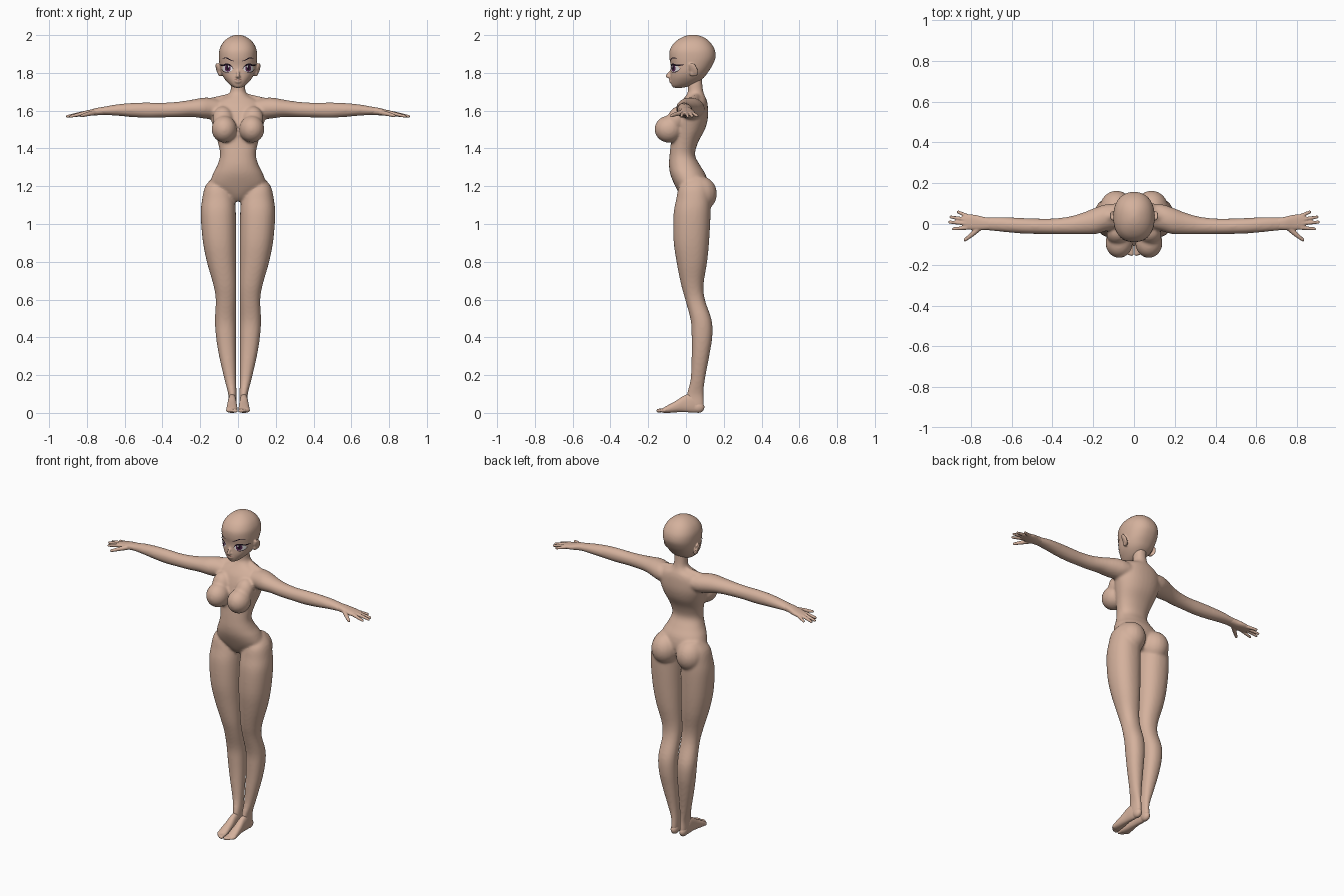
import bpy, bmesh, math
from mathutils import Vector, Matrix, Euler
from mathutils.bvhtree import BVHTree

old = bpy.data.objects.get("Cube")
if old:
    bpy.data.objects.remove(old)


def material(name, rgb):
    m = bpy.data.materials.new(name)
    m.use_nodes = True
    m.diffuse_color = (*rgb, 1)
    bsdf = m.node_tree.nodes["Principled BSDF"]
    bsdf.inputs["Base Color"].default_value = (*rgb, 1)
    bsdf.inputs["Roughness"].default_value = 0.7
    return m


SKIN = material("skin", (0.66, 0.44, 0.335))
WHITE = material("eye white", (0.85, 0.82, 0.82))
IRIS = material("iris purple", (0.09, 0.02, 0.08))
DARK = material("lash black", (0.012, 0.006, 0.012))
LIP = material("lip brown", (0.22, 0.08, 0.07))

# One unit sphere, copied for every rounded form; no ring lies on its equator
unit = bmesh.new()
bmesh.ops.create_uvsphere(unit, u_segments=20, v_segments=15, radius=1)
SPHERE_VERTS = [v.co.copy() for v in unit.verts]
SPHERE_FACES = [[v.index for v in f.verts] for f in unit.faces]
unit.free()


def add_sphere(bm, place, side):
    """Copy the unit sphere, moving each point by a rule."""
    vs = []
    for co in SPHERE_VERTS:
        x, y, z = place(co)
        vs.append(bm.verts.new((x * side, y, z)))
    for f in SPHERE_FACES:
        bm.faces.new([vs[i] for i in f])


def ball(bm, centre, radii, side=1, turn=(0, 0, 0)):
    mat = (Matrix.Translation(centre) @ Euler(turn).to_matrix().to_4x4()
           @ Matrix.Diagonal((*radii, 1)))
    add_sphere(bm, lambda co: mat @ co, side)


def capsule(bm, p, q, r0, r1, side=1):
    """Tapered round-ended limb: a sphere pulled apart at its equator."""
    p, q = Vector(p), Vector(q)
    rot = (q - p).to_track_quat("Z", "Y")
    add_sphere(bm, lambda co: p + rot @ co * r0 if co.z < 0 else q + rot @ co * r1, side)


def curve(rows, t):
    """Catmull-Rom point along a list of rows, t from 0 to 1."""
    f = t * (len(rows) - 1)
    i = min(int(f), len(rows) - 2)
    u = f - i
    a, b, c, d = (rows[max(0, min(len(rows) - 1, i + k))] for k in (-1, 0, 1, 2))
    return [0.5 * (2 * q + (r - p) * u + (2 * p - 5 * q + 4 * r - s) * u * u
                   + (3 * q - p - 3 * r + s) * u ** 3) for p, q, r, s in zip(a, b, c, d)]


def loft(bm, axis, rows, side=1, power=2.0, segs=32):
    """Skin oval rings; each row is position, then low/high on the other two axes."""
    rings = []
    steps = (len(rows) - 1) * 4
    for k in range(steps + 1):
        t, a0, a1, b0, b1 = curve(rows, k / steps)
        ring = []
        for j in range(segs):
            ang = math.tau * j / segs
            c, s = math.cos(ang), math.sin(ang)
            a = (a0 + a1) / 2 + (a1 - a0) / 2 * math.copysign(abs(c) ** (2 / power), c)
            b = (b0 + b1) / 2 + (b1 - b0) / 2 * math.copysign(abs(s) ** (2 / power), s)
            x, y, z = {"x": (t, a, b), "y": (a, t, b), "z": (a, b, t)}[axis]
            ring.append(bm.verts.new((x * side, y, z)))
        rings.append(ring)
    for p, q in zip(rings, rings[1:]):
        for j in range(segs):
            bm.faces.new((p[j], p[(j + 1) % segs], q[(j + 1) % segs], q[j]))
    bm.faces.new(rings[0])
    bm.faces.new(rings[-1])


def finish(bm, name, voxel, smooth):
    """Fuse overlapping parts into one smooth skin."""
    bmesh.ops.recalc_face_normals(bm, faces=bm.faces)
    me = bpy.data.meshes.new(name)
    bm.to_mesh(me)
    bm.free()
    ob = bpy.data.objects.new(name, me)
    bpy.context.collection.objects.link(ob)
    me.materials.append(SKIN)
    re = ob.modifiers.new("fuse", "REMESH")
    re.mode = "VOXEL"
    re.voxel_size = voxel
    re.use_smooth_shade = True
    sm = ob.modifiers.new("soften", "SMOOTH")
    sm.factor = 0.5
    sm.iterations = smooth
    return ob


# Body: torso with neck, then limbs and soft forms on each side
torso = [(1.12, .03, -.005, .08), (1.15, .08, -.03, .10), (1.2, .145, -.057, .115),
         (1.26, .135, -.082, .105), (1.31, .11, -.09, .075), (1.365, .095, -.087, .048),
         (1.43, .106, -.08, .063), (1.5, .127, -.075, .1), (1.56, .143, -.067, .116),
         (1.62, .14, -.045, .116), (1.655, .11, -.02, .11), (1.678, .06, -.002, .1),
         (1.70, .041, .01, .092), (1.735, .037, .01, .087), (1.78, .036, .015, .085)]
leg = [(1.25, .06, .13, .01, .1), (1.2, .04, .173, -.035, .12), (1.13, .018, .19, -.052, .13),
       (1.05, .011, .197, -.066, .13), (.915, .009, .187, -.066, .123), (.8, .009, .165, -.05, .112),
       (.68, .009, .131, -.026, .093), (.6, .01, .118, -.004, .1), (.49, .011, .122, .025, .136),
       (.4, .011, .116, .03, .139), (.3, .011, .1, .03, .123), (.175, .01, .071, .024, .1),
       (.1, .008, .052, .005, .093), (.04, .01, .05, .01, .096), (.006, .016, .044, .02, .088)]
arm = [(.08, -.02, .1, 1.56, 1.655), (.14, -.036, .096, 1.555, 1.668), (.19, -.05, .08, 1.56, 1.668),
       (.25, -.051, .056, 1.567, 1.657), (.32, -.051, .036, 1.565, 1.647), (.4, -.05, .027, 1.564, 1.642),
       (.48, -.049, .027, 1.562, 1.643), (.56, -.046, .03, 1.566, 1.641), (.65, -.038, .034, 1.574, 1.632),
       (.73, -.03, .032, 1.578, 1.617)]
body = bmesh.new()
loft(body, "z", [(z, -w, w, f, b) for z, w, f, b in torso], power=2.2)
for s in (1, -1):
    loft(body, "z", leg, s, 2.2)
    loft(body, "x", arm, s)
    ball(body, (.073, -.092, 1.502), (.067, .075, .071), s)
    ball(body, (.08, -.05, 1.555), (.055, .05, .07), s, (-.35, 0, 0))
    ball(body, (.086, .072, 1.16), (.084, .092, .095), s)
    capsule(body, (.05, .055, 1.67), (.16, .03, 1.63), .02, .034, s)
finish(body, "body", 0.0075, 7)

# Hands: palm, four fingers and a thumb
palm = [(.70, -.028, .029, 1.579, 1.621), (.74, -.03, .035, 1.576, 1.616), (.78, -.03, .045, 1.573, 1.606),
        (.82, -.026, .046, 1.572, 1.597), (.837, -.018, .04, 1.576, 1.592)]
fingers = [((.82, -.018, 1.585), (.885, -.024, 1.57)), ((.825, .003, 1.586), (.904, .009, 1.57)),
           ((.825, .022, 1.585), (.897, .034, 1.57)), ((.812, .037, 1.584), (.862, .059, 1.573))]
for s, name in ((1, "left_hand"), (-1, "right_hand")):
    hand = bmesh.new()
    loft(hand, "x", palm, s, 2.4)
    for base, tip in fingers:
        capsule(hand, base, tip, .0105, .0075, s)
    capsule(hand, (.75, -.012, 1.592), (.795, -.052, 1.582), .015, .0115, s)
    capsule(hand, (.795, -.052, 1.582), (.828, -.078, 1.573), .0115, .008, s)
    finish(hand, name, 0.004, 2)

# Feet: arched instep and five toes
foot = [(.07, .014, .046, .002, .07), (.03, .01, .052, .002, .1), (-.01, .008, .054, .004, .092),
        (-.05, .005, .058, .003, .066), (-.09, .003, .061, 0, .044), (-.122, .005, .06, 0, .026)]
for s, name in ((1, "left_foot"), (-1, "right_foot")):
    bm = bmesh.new()
    loft(bm, "y", foot, s, 2.3)
    ball(bm, (.03, .065, .03), (.022, .033, .03), s)
    for k in range(5):
        x = .012 + .0113 * k
        r = .0105 - .0009 * k
        capsule(bm, (x, -.11, .016), (x, -.146 + .002 * k * k, .0115), r, r, s)
    finish(bm, name, 0.004, 2)

# Head: skull and jaw, with nose and ears
skull = [(1.721, .014, -.066, -.02), (1.73, .033, -.074, .02), (1.748, .054, -.079, .06),
         (1.775, .076, -.082, .095), (1.805, .09, -.081, .118), (1.84, .097, -.081, .14),
         (1.88, .101, -.088, .156), (1.92, .099, -.086, .153), (1.955, .084, -.066, .134),
         (1.98, .06, -.036, .108), (1.996, .031, -.002, .075), (2.002, .006, .03, .044)]
bm = bmesh.new()
loft(bm, "z", [(z, -w, w, f, b) for z, w, f, b in skull], power=2.25, segs=48)
capsule(bm, (0, -.074, 1.815), (0, -.103, 1.783), .008, .007)
ball(bm, (0, -.085, 1.78), (.013, .018, .010))
ball(bm, (0, -.076, 1.757), (.02, .013, .014))
for s in (1, -1):
    ball(bm, (.104, .04, 1.817), (.009, .023, .04), s, (.2, .35, -.35))
    ball(bm, (.094, .034, 1.80), (.012, .015, .02), s)
head = finish(bm, "head", 0.005, 4)

# Painted face details: thin plates laid on the head
bvh = BVHTree.FromObject(head, bpy.context.evaluated_depsgraph_get())


def on_face(x, z, lift):
    hit, normal, _, _ = bvh.ray_cast(Vector((x, -1, z)), Vector((0, 1, 0)))
    return hit + normal * lift if hit else Vector((x, 0, z))


def plate(name, mat, grid, lift):
    """Lay a grid of x, z points on the face for both sides."""
    bm = bmesh.new()
    for s in (1, -1):
        vs = [[bm.verts.new(on_face(x * s, z, lift)) for x, z in row] for row in grid]
        for p, q in zip(vs, vs[1:]):
            for j in range(len(p) - 1):
                bm.faces.new((p[j], p[j + 1], q[j + 1], q[j]))
    bmesh.ops.remove_doubles(bm, verts=bm.verts, dist=1e-5)
    for f in bm.faces:
        f.normal_update()
        f.smooth = True
        if f.normal.y > 0:
            f.normal_flip()
    me = bpy.data.meshes.new(name)
    bm.to_mesh(me)
    bm.free()
    me.materials.append(mat)
    bpy.context.collection.objects.link(bpy.data.objects.new(name, me))


def oval(cx, cz, rx, rz, n=28):
    return [[(cx + rx * k / 5 * math.cos(math.tau * j / n), cz + rz * k / 5 * math.sin(math.tau * j / n))
             for j in range(n + 1)] for k in range(6)]


def stroke(points, width, n=16):
    """Tapered brush line through x, z points."""
    mid = [curve(points, k / n) for k in range(n + 1)]
    half = [width / 2 * (0.2 + 0.8 * math.sin(math.pi * k / n)) for k in range(n + 1)]
    return [[(x, z + h * e) for (x, z), h in zip(mid, half)] for e in (-1, 0, 1)]


plate("eye_whites", WHITE, oval(.055, 1.823, .027, .019), .0012)
plate("irises", IRIS, oval(.053, 1.825, .015, .019), .0022)
plate("pupils", DARK, oval(.053, 1.826, .007, .011), .0030)
plate("eye_glints", WHITE, oval(.048, 1.834, .004, .005), .0038)
plate("upper_lashes", DARK, stroke([(.024, 1.822), (.038, 1.84), (.058, 1.845), (.078, 1.84), (.093, 1.843)], .011), .0042)
plate("lower_lashes", DARK, stroke([(.038, 1.807), (.056, 1.803), (.076, 1.81), (.086, 1.827)], .004), .0034)
plate("eyebrows", DARK, stroke([(.02, 1.862), (.04, 1.869), (.062, 1.88), (.082, 1.876)], .006), .002)
plate("mouth", LIP, stroke([(0, 1.762), (.008, 1.763), (.017, 1.766)], .004), .0015)
